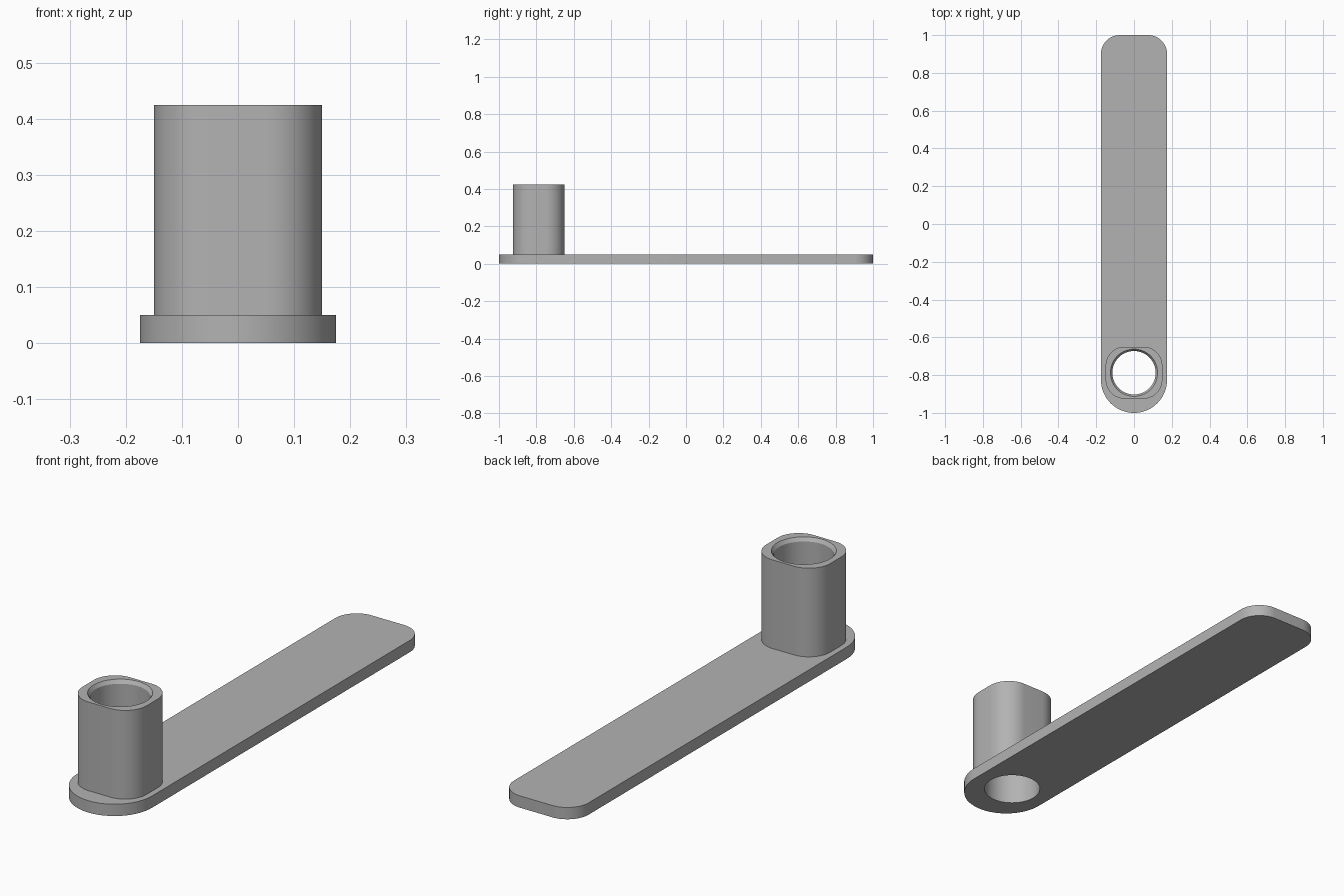
import bpy, bmesh, math

cube = bpy.data.objects.get("Cube")
if cube:
    bpy.data.objects.remove(cube, do_unlink=True)

grey = bpy.data.materials.new("plain grey")
grey.use_nodes = True
grey.diffuse_color = (0.45, 0.45, 0.45, 1)
grey.node_tree.nodes["Principled BSDF"].inputs["Base Color"].default_value = grey.diffuse_color

BORE_Y = -0.7875


def add_object(name, bm):
    bmesh.ops.recalc_face_normals(bm, faces=bm.faces)
    mesh = bpy.data.meshes.new(name)
    bm.to_mesh(mesh)
    bm.free()
    mesh.materials.append(grey)
    obj = bpy.data.objects.new(name, mesh)
    bpy.context.collection.objects.link(obj)
    return obj


def rounded_prism(name, half_x, y0, y1, z0, z1, r_front, r_back, steps=16):
    """Extruded rectangle with separate front and back corner radii."""
    corners = [(1, y1, r_back, 0), (-1, y1, r_back, 90),
               (-1, y0, r_front, 180), (1, y0, r_front, 270)]
    bm = bmesh.new()
    ring = []
    for sx, y, r, start in corners:
        cx = sx * (half_x - r)
        cy = y - r if y == y1 else y + r
        for i in range(steps + 1):
            a = math.radians(start + 90 * i / steps)
            ring.append(bm.verts.new((cx + r * math.cos(a), cy + r * math.sin(a), z0)))
    face = bm.faces.new(ring)
    up = bmesh.ops.extrude_face_region(bm, geom=[face])["geom"]
    bmesh.ops.translate(bm, vec=(0, 0, z1 - z0),
                        verts=[v for v in up if isinstance(v, bmesh.types.BMVert)])
    bmesh.ops.remove_doubles(bm, verts=bm.verts, dist=1e-5)
    return add_object(name, bm)


def drill(target, profile, sides=64):
    """Cut a round bore given as (radius, height) steps."""
    bm = bmesh.new()
    rings = [[bm.verts.new((r * math.cos(math.tau * i / sides),
                            BORE_Y + r * math.sin(math.tau * i / sides), z))
              for i in range(sides)] for r, z in profile]
    for low, high in zip(rings, rings[1:]):
        for i in range(sides):
            j = (i + 1) % sides
            bm.faces.new((low[i], low[j], high[j], high[i]))
    bm.faces.new(rings[0])
    bm.faces.new(rings[-1])
    cutter = add_object("bore_cutter", bm)
    cutter.hide_render = True
    mod = target.modifiers.new("bore", "BOOLEAN")
    mod.operation = "DIFFERENCE"
    mod.solver = "EXACT"
    mod.object = cutter
    bpy.ops.object.select_all(action="DESELECT")
    bpy.context.view_layer.objects.active = target
    target.select_set(True)
    bpy.ops.object.modifier_apply(modifier=mod.name)
    bpy.data.objects.remove(cutter, do_unlink=True)
    bpy.ops.object.shade_smooth_by_angle(angle=math.radians(25))


# Long flat arm, fully round at the front
arm = rounded_prism("base_arm", 0.175, -1, 1, 0, 0.05, 0.175, 0.1)
drill(arm, [(0.115, -0.1), (0.115, 0.2)])

# Upright socket with a chamfered bore
socket = rounded_prism("socket", 0.15, -0.925, -0.65, 0.05, 0.425, 0.1, 0.1)
drill(socket, [(0.115, -0.1), (0.115, 0.41), (0.125, 0.425), (0.125, 0.5)])
